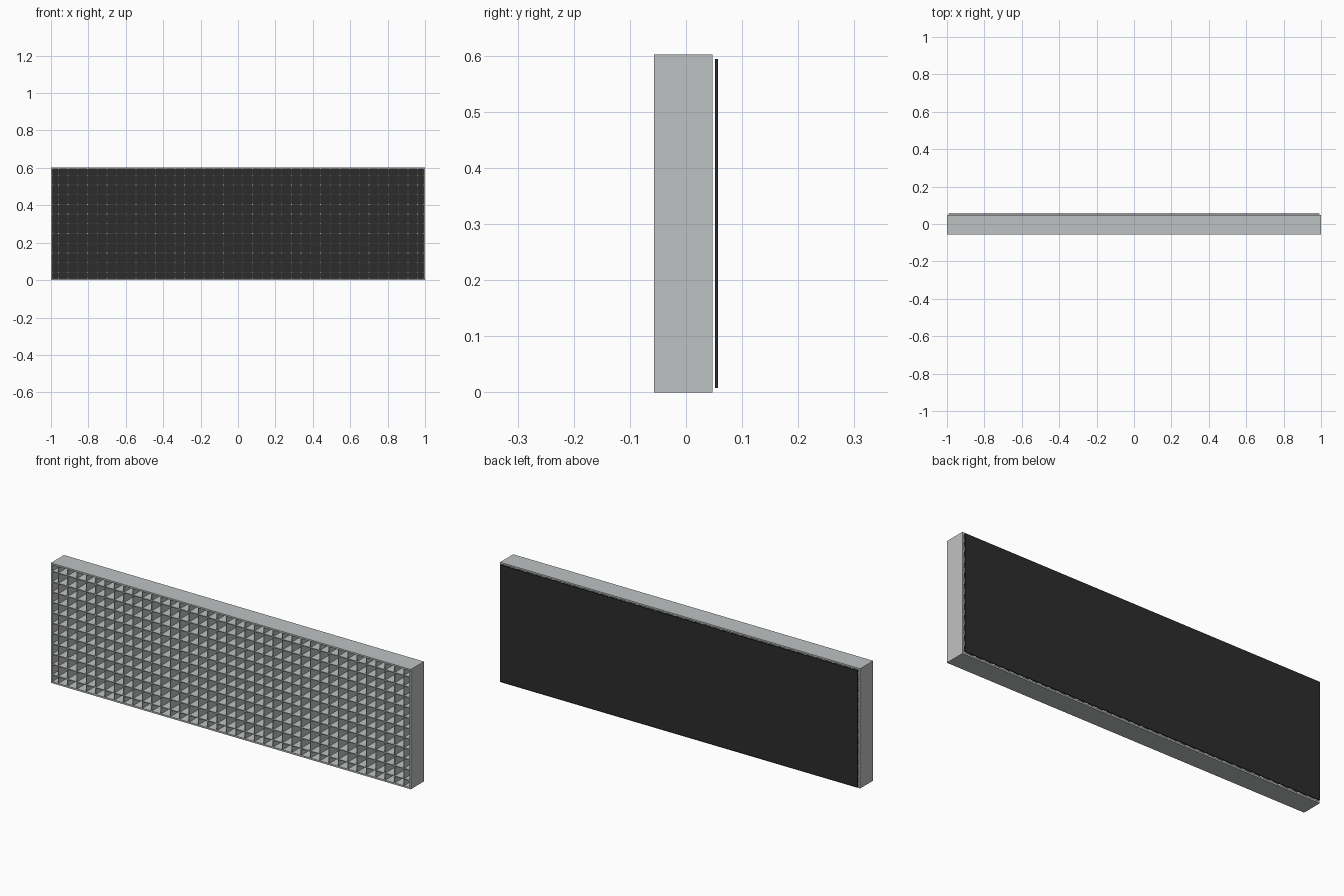
import bpy, bmesh

if "Cube" in bpy.data.objects:
    bpy.data.objects.remove(bpy.data.objects["Cube"])

def material(name, rgb):
    m = bpy.data.materials.new(name)
    m.diffuse_color = (*rgb, 1)
    m.use_nodes = True
    m.node_tree.nodes["Principled BSDF"].inputs["Base Color"].default_value = m.diffuse_color
    return m

grey = material("light grey metal", (0.52, 0.545, 0.54))
black = material("black backing", (0.025, 0.025, 0.025))

def boxes(name, items, mat):
    """One object from (min corner, max corner) boxes."""
    bm = bmesh.new()
    for lo, hi in items:
        verts = bmesh.ops.create_cube(bm, size=1)["verts"]
        for v in verts:
            v.co = [(l + h) / 2 + c * (h - l) for l, h, c in zip(lo, hi, v.co)]
    me = bpy.data.meshes.new(name)
    bm.to_mesh(me)
    bm.free()
    me.materials.append(mat)
    ob = bpy.data.objects.new(name, me)
    bpy.context.collection.objects.link(ob)
    return ob

Y0, Y1 = -0.057, 0.047   # front and back of the grille
T = 0.008                # frame thickness
S = 0.0519               # blade spacing
B = 0.002                # half blade thickness
H = 0.602

# outer frame: bottom, top, left and right rails
boxes("outer_frame", [
    ((-1, Y0, 0), (1, Y1, T)),
    ((-1, Y0, H - T), (1, Y1, H)),
    ((-1, Y0, T), (-1 + T, Y1, H - T)),
    ((1 - T, Y0, T), (1, Y1, H - T))], grey)

# egg-crate blades, centred so that the border cells are narrower
F = Y0 + 0.001
xs = [(i - 18.5) * S for i in range(38)]
zs = [H / 2 + (i - 5) * S for i in range(11)]
boxes("vertical_blades",
      [((x - B, F, T), (x + B, Y1, H - T)) for x in xs], grey)
boxes("horizontal_blades",
      [((-1 + T, F, z - B), (1 - T, Y1, z + B)) for z in zs], grey)

# thin dark plate just behind the grille
boxes("back_plate", [((-0.992, 0.052, 0.008), (0.992, 0.057, H - 0.008))], black)
